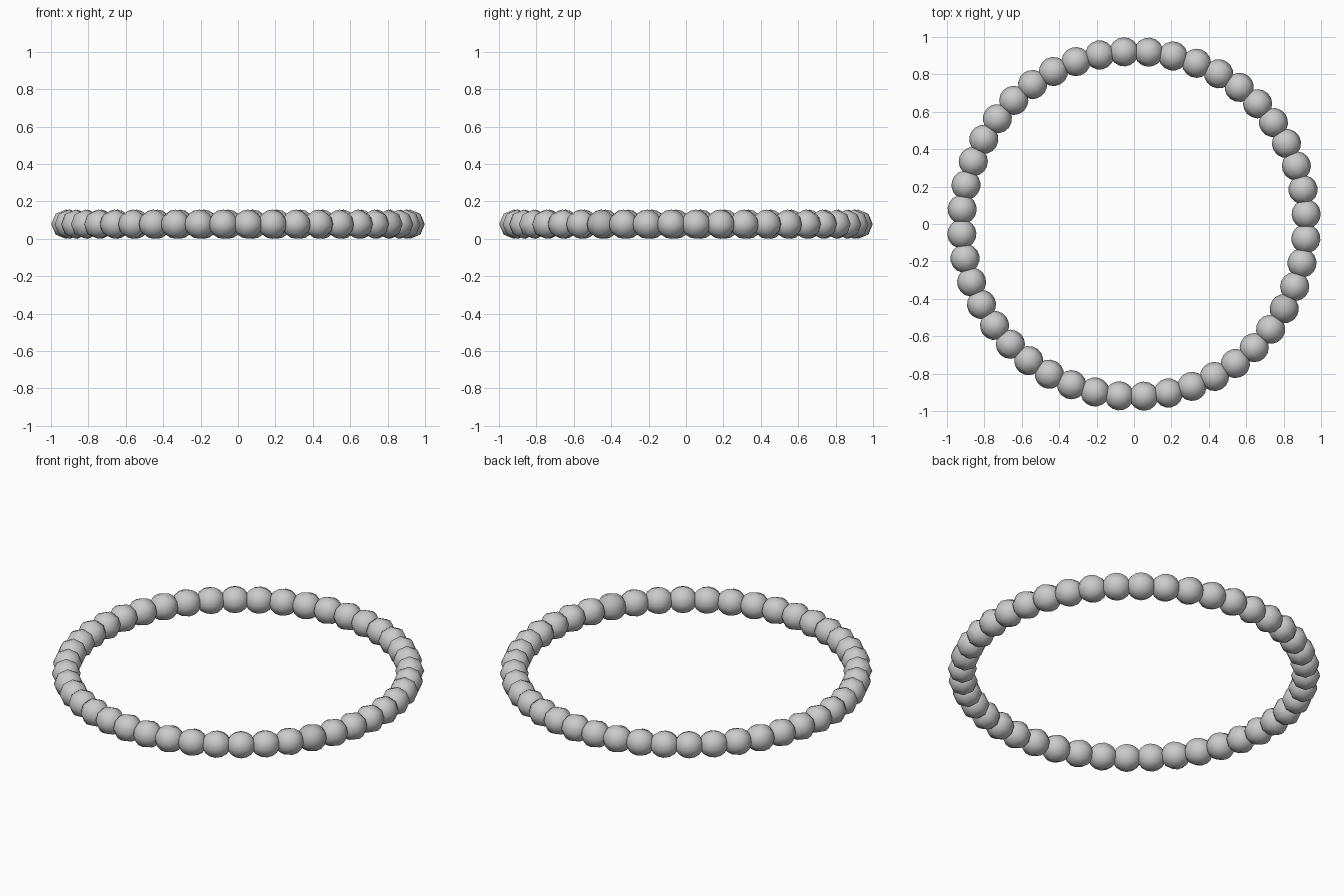
import bpy, bmesh, math
from mathutils import Matrix

if "Cube" in bpy.data.objects:
    bpy.data.objects.remove(bpy.data.objects["Cube"])

COUNT, RING_R, BEAD_R, START = 44, 0.922, 0.078, math.radians(3.3)

# pale material for the small patch inside one bead
pale = bpy.data.materials.new("pale")
pale.diffuse_color = (0.9, 0.9, 0.9, 1)
pale.use_nodes = True
pale.node_tree.nodes["Principled BSDF"].inputs["Base Color"].default_value = pale.diffuse_color
grey = bpy.data.materials.new("grey")
grey.diffuse_color = (0.5, 0.5, 0.5, 1)
grey.use_nodes = True
grey.node_tree.nodes["Principled BSDF"].inputs["Base Color"].default_value = grey.diffuse_color

# one low-poly bead, hole axis along the ring, shared by all placements
bm = bmesh.new()
bmesh.ops.create_uvsphere(bm, u_segments=8, v_segments=8, radius=BEAD_R)
bmesh.ops.rotate(bm, verts=bm.verts, matrix=Matrix.Rotation(math.pi / 2, 3, 'X'))
for f in bm.faces:
    f.smooth = True
mesh = bpy.data.meshes.new("bead")
bm.to_mesh(mesh)
bm.free()

# ring of beads
for i in range(COUNT):
    a = START + i * 2 * math.pi / COUNT
    ob = bpy.data.objects.new(f"bead_{i + 1}", mesh)
    ob.location = (RING_R * math.cos(a), RING_R * math.sin(a), BEAD_R)
    ob.rotation_euler.z = a
    bpy.context.collection.objects.link(ob)

# bead with a pale patch low on its inner side
marked = bpy.data.objects[f"bead_{COUNT - 3}"]
marked.data = mesh.copy()
marked.data.materials.append(grey)
marked.data.materials.append(pale)
for p in marked.data.polygons:
    if p.center.x < 0 and p.center.z < 0 and abs(p.center.y) < BEAD_R * 0.6:
        p.material_index = 1
